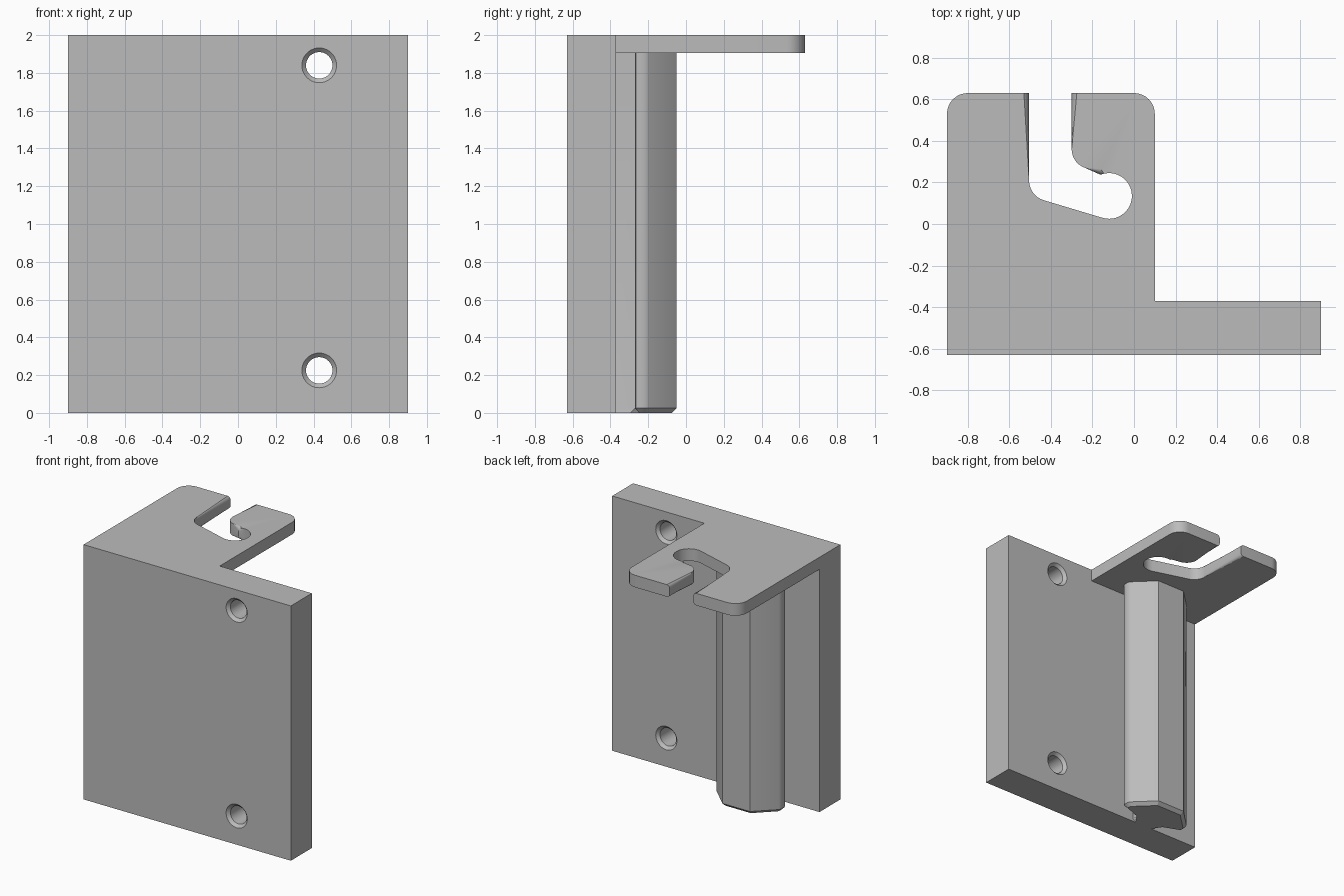
import bpy, bmesh
from math import radians, cos, sin

cube = bpy.data.objects.get("Cube")
if cube:
    bpy.data.objects.remove(cube, do_unlink=True)

grey = bpy.data.materials.new("light_grey")
grey.use_nodes = True
COLOUR = (0.5, 0.5, 0.5, 1)
grey.diffuse_color = COLOUR
grey.node_tree.nodes["Principled BSDF"].inputs["Base Color"].default_value = COLOUR


def arc(cx, cy, r, start, end, steps):
    """Points along an arc, angles in degrees."""
    angles = [radians(start + (end - start) * i / steps) for i in range(steps + 1)]
    return [(cx + r * cos(a), cy + r * sin(a)) for a in angles]


def prism(outline, z0, z1):
    """Closed upright prism; returns the bmesh and its bottom and top rings."""
    bm = bmesh.new()
    low = [bm.verts.new((x, y, z0)) for x, y in outline]
    high = [bm.verts.new((x, y, z1)) for x, y in outline]
    bm.faces.new(low[::-1])
    bm.faces.new(high)
    n = len(outline)
    for i in range(n):
        j = (i + 1) % n
        bm.faces.new((low[i], low[j], high[j], high[i]))
    return bm, low, high


def finish(bm, name):
    bmesh.ops.recalc_face_normals(bm, faces=bm.faces)
    mesh = bpy.data.meshes.new(name)
    bm.to_mesh(mesh)
    bm.free()
    obj = bpy.data.objects.new(name, mesh)
    bpy.context.collection.objects.link(obj)
    mesh.materials.append(grey)
    return obj


def activate(obj):
    bpy.ops.object.select_all(action='DESELECT')
    obj.select_set(True)
    bpy.context.view_layer.objects.active = obj


def smooth(obj):
    activate(obj)
    bpy.ops.object.shade_smooth_by_angle(angle=radians(28))


FRONT, BACK = -0.63, -0.37

# Wall plate
bm, _, _ = prism([(-0.9, FRONT), (0.9, FRONT), (0.9, BACK), (-0.9, BACK)], 0, 2)
wall_plate = finish(bm, "wall_plate")

# Screw holes, countersunk on both faces
SIDES = 40
stations = [(FRONT - 0.02, 0.112), (FRONT + 0.022, 0.07),
            (BACK - 0.022, 0.07), (BACK + 0.02, 0.112)]
for z in (0.225, 1.84):
    bm = bmesh.new()
    rings = [[bm.verts.new((x, y, h)) for x, h in arc(0.43, z, r, 0, 360, SIDES)[:-1]]
             for y, r in stations]
    for a, b in zip(rings, rings[1:]):
        for i in range(SIDES):
            j = (i + 1) % SIDES
            bm.faces.new((a[i], a[j], b[j], b[i]))
    bm.faces.new(rings[0])
    bm.faces.new(rings[-1])
    cutter = finish(bm, "hole_cutter")
    cutter.hide_render = True
    cut = wall_plate.modifiers.new("screw_hole", 'BOOLEAN')
    cut.object = cutter
    cut.operation = 'DIFFERENCE'
    cut.solver = 'EXACT'
    activate(wall_plate)
    bpy.ops.object.modifier_apply(modifier=cut.name)
    bpy.data.objects.remove(cutter, do_unlink=True)
smooth(wall_plate)

# Top shelf with a hooked slot
slot = ([(-0.30, 0.63)]
        + arc(-0.205, 0.36, 0.095, 180, 252, 8)
        + arc(-0.12, 0.135, 0.11, 112, -108, 24)
        + arc(-0.405, 0.21, 0.10, 252, 180, 8)
        + [(-0.505, 0.63)])
before = [(-0.9, BACK), (0.1, BACK)] + arc(0.0, 0.53, 0.1, 0, 90, 8)
after = arc(-0.8, 0.53, 0.1, 90, 180, 8)
bm, low, high = prism(before + slot + after, 1.905, 2)
first, last = len(before), len(before) + len(slot) - 1
lips = [bm.edges.get((ring[i], ring[i + 1]))
        for ring in (low, high) for i in range(first, last)]
bmesh.ops.bevel(bm, geom=lips, offset=0.025, segments=4, profile=0.5,
                affect='EDGES', clamp_overlap=True)
smooth(finish(bm, "slotted_shelf"))

# Faceted post on a narrow neck, chamfered at the foot
half = [(0.10, BACK), (0.10, -0.27), (0.26, -0.27), (0.274, -0.264), (0.28, -0.25),
        (0.28, -0.215), (0.27, -0.195), (0.12, -0.05)]
profile = ([(-0.4 + x, y) for x, y in half]
           + [(-0.4 - x, y) for x, y in reversed(half)])
bm, low, high = prism(profile, 0, 1.91)
foot = [bm.edges.get((low[i], low[i + 1])) for i in range(len(low) - 1)]
bmesh.ops.bevel(bm, geom=foot, offset=0.025, segments=1, affect='EDGES',
                clamp_overlap=False)
smooth(finish(bm, "support_post"))
